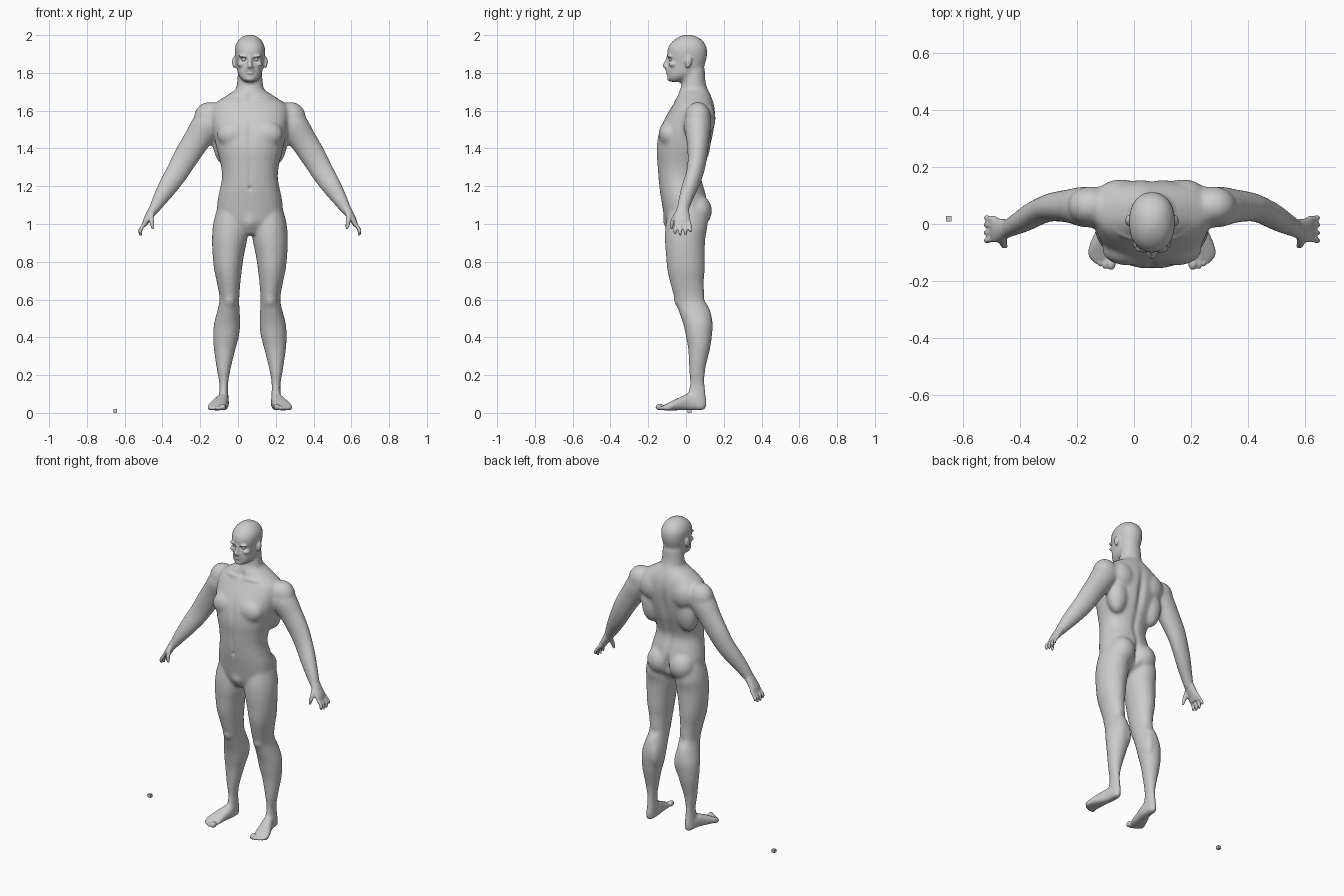
import bpy, bmesh, math
from mathutils import Vector, Matrix

X, Y, Z = Vector((1, 0, 0)), Vector((0, 1, 0)), Vector((0, 0, 1))
CX = 0.063  # the figure stands slightly right of centre


def spline(rows, sub=4):
    """Catmull-Rom through rows of numbers."""
    out = []
    for i in range(len(rows) - 1):
        p = [rows[max(0, min(len(rows) - 1, i + k))] for k in (-1, 0, 1, 2)]
        for s in range(sub):
            t = s / sub
            out.append([0.5 * (2 * b + (c - a) * t + (2 * a - 5 * b + 4 * c - d) * t * t
                               + (3 * b - a - 3 * c + d) * t ** 3) for a, b, c, d in zip(*p)])
    return out + [list(rows[-1])]


def tube(bm, rows, u=X, v=Y, side=1, n=2.0, seg=28):
    """Closed loft; each row is centre x, y, z and the two half widths along u and v."""
    rings = []
    for x, y, z, a, b in spline(rows):
        ring = []
        for k in range(seg):
            t = 2 * math.pi * k / seg
            c, s = math.cos(t), math.sin(t)
            p = Vector((x, y, z)) + u * (a * math.copysign(abs(c) ** (2 / n), c)) \
                + v * (b * math.copysign(abs(s) ** (2 / n), s))
            ring.append(bm.verts.new((p.x * side, p.y, p.z)))
        rings.append(ring)
    for r, q in zip(rings, rings[1:]):
        for k in range(seg):
            bm.faces.new((r[k], r[(k + 1) % seg], q[(k + 1) % seg], q[k]))
    bm.faces.new(rings[0])
    bm.faces.new(rings[-1])


def blob(bm, c, r, side=1, tilt=0.0):
    m = Matrix.Translation((c[0] * side, c[1], c[2])) @ Matrix.Rotation(tilt, 4, 'X') \
        @ Matrix.Diagonal((*r, 1))
    bmesh.ops.create_uvsphere(bm, u_segments=20, v_segments=14, radius=1, matrix=m)


def upright(rows):
    """(z, half width, front y, back y) -> tube rows centred on x = 0."""
    return [(0, (f + b) / 2, z, h, (b - f) / 2) for z, h, f, b in rows]


def fuse(bm, name, voxel, smooth):
    """Merge overlapping parts into one skin and smooth the joins."""
    bmesh.ops.recalc_face_normals(bm, faces=bm.faces)
    src = bpy.data.meshes.new(name)
    bm.to_mesh(src)
    bm.free()
    ob = bpy.data.objects.new(name, src)
    bpy.context.collection.objects.link(ob)
    rm = ob.modifiers.new("skin", 'REMESH')
    rm.mode, rm.voxel_size = 'VOXEL', voxel
    sm = ob.modifiers.new("smooth", 'SMOOTH')
    sm.factor, sm.iterations = 0.5, smooth
    dg = bpy.context.evaluated_depsgraph_get()
    mesh = bpy.data.meshes.new_from_object(ob.evaluated_get(dg))
    ob.modifiers.clear()
    ob.data = mesh
    return ob


def dab(mesh, c, r, push):
    """Soft sculpt stroke, mirrored in x."""
    for vert in mesh.vertices:
        p = vert.co
        dz = (p.z - c[2]) / r[2]
        if abs(dz) > 2.5:
            continue
        d = dz * dz + ((abs(p.x) - c[0]) / r[0]) ** 2 + ((p.y - c[1]) / r[1]) ** 2
        if d < 6:
            w = math.exp(-d)
            vert.co = p + Vector((math.copysign(push[0], p.x) * w, push[1] * w, push[2] * w))


# ---- stage 1: large masses ----
bm = bmesh.new()
# torso
tube(bm, upright([(.945, .04, -.085, .02), (1.0, .13, -.108, .09), (1.05, .17, -.118, .11),
                  (1.12, .172, -.13, .112), (1.18, .16, -.14, .1), (1.25, .148, -.147, .083),
                  (1.32, .156, -.152, .1), (1.39, .174, -.157, .125), (1.46, .19, -.15, .142),
                  (1.52, .2, -.132, .152), (1.58, .205, -.1, .156), (1.63, .195, -.07, .15),
                  (1.67, .14, -.05, .137), (1.705, .085, -.035, .12)]), n=2.2)
# neck
tube(bm, upright([(1.6, .1, -.06, .14), (1.68, .08, -.045, .13), (1.74, .07, -.022, .106),
                  (1.82, .063, -.01, .1)]))
# head
tube(bm, upright([(1.752, .026, -.088, -.03), (1.765, .045, -.098, 0), (1.79, .062, -.1, .05),
                  (1.82, .069, -.099, .088), (1.85, .073, -.097, .102), (1.88, .078, -.098, .11),
                  (1.91, .081, -.101, .113), (1.94, .079, -.093, .108), (1.97, .064, -.07, .09),
                  (1.992, .04, -.036, .058), (2.003, .012, -.005, .02)]), n=2.2)
leg = [(1.08, .03, .175, -.09, .1), (1.0, .014, .195, -.108, .115), (.92, .014, .201, -.112, .102),
       (.84, .03, .198, -.107, .1), (.76, .042, .19, -.1, .1), (.68, .051, .173, -.082, .095),
       (.6, .056, .161, -.06, .105), (.54, .054, .173, -.04, .13), (.47, .051, .191, -.015, .142),
       (.4, .059, .195, 0, .137), (.336, .076, .191, .011, .127), (.23, .102, .176, .016, .103),
       (.15, .115, .162, .018, .1), (.08, .113, .165, .005, .109), (.03, .115, .167, .02, .109),
       (.015, .125, .157, .04, .1)]
foot = [(.09, .14, .026, .06), (.02, .144, .034, .1), (-.04, .162, .044, .08),
        (-.085, .174, .052, .058), (-.115, .176, .05, .042), (-.135, .172, .042, .035)]
arm = [(.19, .06, 1.55, .07, .07), (.235, .06, 1.515, .079, .072), (.285, .063, 1.44, .073, .06),
       (.345, .06, 1.345, .068, .051), (.385, .048, 1.275, .062, .047),
       (.43, .025, 1.205, .054, .046), (.475, 0, 1.135, .042, .039),
       (.505, -.015, 1.085, .031, .034), (.52, -.02, 1.06, .024, .035)]
for s in (1, -1):
    tube(bm, [((i + o) / 2, (f + b) / 2, z, (o - i) / 2, (b - f) / 2) for z, i, o, f, b in leg], side=s)
    tube(bm, [(x, y, (.013 + t) / 2, h, (t - .013) / 2) for y, x, h, t in foot], u=X, v=Z, side=s, n=2.5)
    tube(bm, arm, u=Vector((.75, 0, .66)), side=s)
    blob(bm, (.215, .063, 1.562), (.082, .07, .085), s)          # shoulder
    blob(bm, (.085, -.092, 1.475), (.09, .054, .07), s)          # chest muscle
    blob(bm, (.08, .065, 1.07), (.08, .073, .085), s)            # buttock
    blob(bm, (.13, .07, 1.44), (.068, .062, .13), s)             # side of the back
    blob(bm, (.11, .105, 1.56), (.08, .052, .085), s)            # shoulder blade
    blob(bm, (.108, -.03, .6), (.035, .035, .045), s)            # kneecap
    blob(bm, (.092, .08, .46), (.04, .062, .1), s)               # calf
base = fuse(bm, "base_masses", .009, 12)

# ---- stage 2: hands, toes and face ----
bm = bmesh.new()
bm.from_mesh(base.data)
bpy.data.objects.remove(base)
palm = [(.5, -.014, 1.095, .028, .03), (.525, -.02, 1.055, .023, .038),
        (.55, -.022, 1.015, .017, .044), (.56, -.022, .99, .011, .04)]
fingers = [(-.052, -.058, .946), (-.028, -.031, .936), (-.004, -.003, .94), (.016, .022, .956)]
toes = [(.143, -.138, .018), (.165, -.136, .012), (.183, -.127, .011), (.199, -.115, .011), (.212, -.1, .011)]
for s in (1, -1):
    tube(bm, palm, u=Vector((.86, 0, .5)), side=s)
    for y0, y1, tip in fingers:
        tube(bm, [(.548, y0, 1.015, .012, .0115), (.57, (y0 + y1) / 2, .985, .0115, .011),
                  (.58, y1, (tip + .985) / 2, .0105, .01), (.578, y1, tip, .007, .006)], side=s, seg=12)
    tube(bm, [(.52, -.04, 1.065, .016, .016), (.522, -.062, 1.03, .014, .015),
              (.518, -.074, 1.0, .012, .012), (.513, -.078, .972, .007, .007)], side=s, seg=12)
    for x, y, r in toes:
        blob(bm, (x, y, .013 + r), (r * .9, .024, r), s)
    blob(bm, (.031, -.086, 1.889), (.03, .015, .009), s, .2)     # brow
    blob(bm, (.045, -.068, 1.845), (.022, .022, .014), s)        # cheekbone
    blob(bm, (.013, -.1, 1.829), (.009, .011, .008), s)          # nostril
    blob(bm, (.083, .012, 1.857), (.009, .019, .032), s, -.2)    # ear
tube(bm, [(0, -.09, 1.89, .009, .012), (0, -.1, 1.86, .01, .014),
          (0, -.107, 1.836, .014, .018), (0, -.1, 1.822, .01, .012)], seg=14)
blob(bm, (0, -.095, 1.812), (.026, .014, .006))                  # upper lip
blob(bm, (0, -.094, 1.8), (.022, .014, .007))                    # lower lip
blob(bm, (0, -.084, 1.77), (.027, .016, .015))                   # chin
body = fuse(bm, "body", .0055, 3)

# sculpted hollows and swells
for c, r, push in [
        ((.031, -.095, 1.871), (.016, .03, .009), (0, .011, 0)),     # eye sockets
        ((0, -.11, 1.806), (.022, .02, .003), (0, .005, 0)),         # mouth line
        ((.084, .008, 1.86), (.012, .01, .016), (-.005, 0, 0)),      # ear hollow
        ((0, .15, 1.45), (.022, .06, .14), (0, -.016, 0)),           # spine, upper
        ((0, .09, 1.25), (.02, .05, .1), (0, -.008, 0)),             # spine, lower
        ((0, .13, 1.06), (.016, .06, .07), (0, -.025, 0)),           # seat cleft
        ((0, -.145, 1.47), (.016, .04, .07), (0, .007, 0)),          # breastbone
        ((0, -.15, 1.27), (.01, .03, .1), (0, .004, 0)),             # belly line
        ((0, -.145, 1.19), (.009, .03, .011), (0, .008, 0)),         # navel
        ((0, -.05, 1.67), (.02, .03, .02), (0, .008, 0)),            # throat notch
        ((.09, -.06, 1.655), (.06, .03, .01), (0, -.006, .003)),     # collarbone
        ((.1, .1, .6), (.03, .03, .03), (0, -.008, 0)),              # knee hollow
        ((0, -.12, 1.0), (.03, .05, .035), (0, -.01, 0))]:           # groin
    dab(body.data, c, r, push)
body.data.shade_smooth()
body.location.x = CX

# eyes
for s, name in ((1, "eye_left"), (-1, "eye_right")):
    bm = bmesh.new()
    blob(bm, (.031, -.077, 1.871), (.013, .013, .011), s)
    me = bpy.data.meshes.new(name)
    bm.to_mesh(me)
    bm.free()
    me.shade_smooth()
    eye = bpy.data.objects.new(name, me)
    eye.location.x = CX
    bpy.context.collection.objects.link(eye)

# small reference cube on the floor
bpy.ops.mesh.primitive_cube_add(size=.02, location=(-.65, .018, .01))
bpy.context.object.name = "floor_cube"
